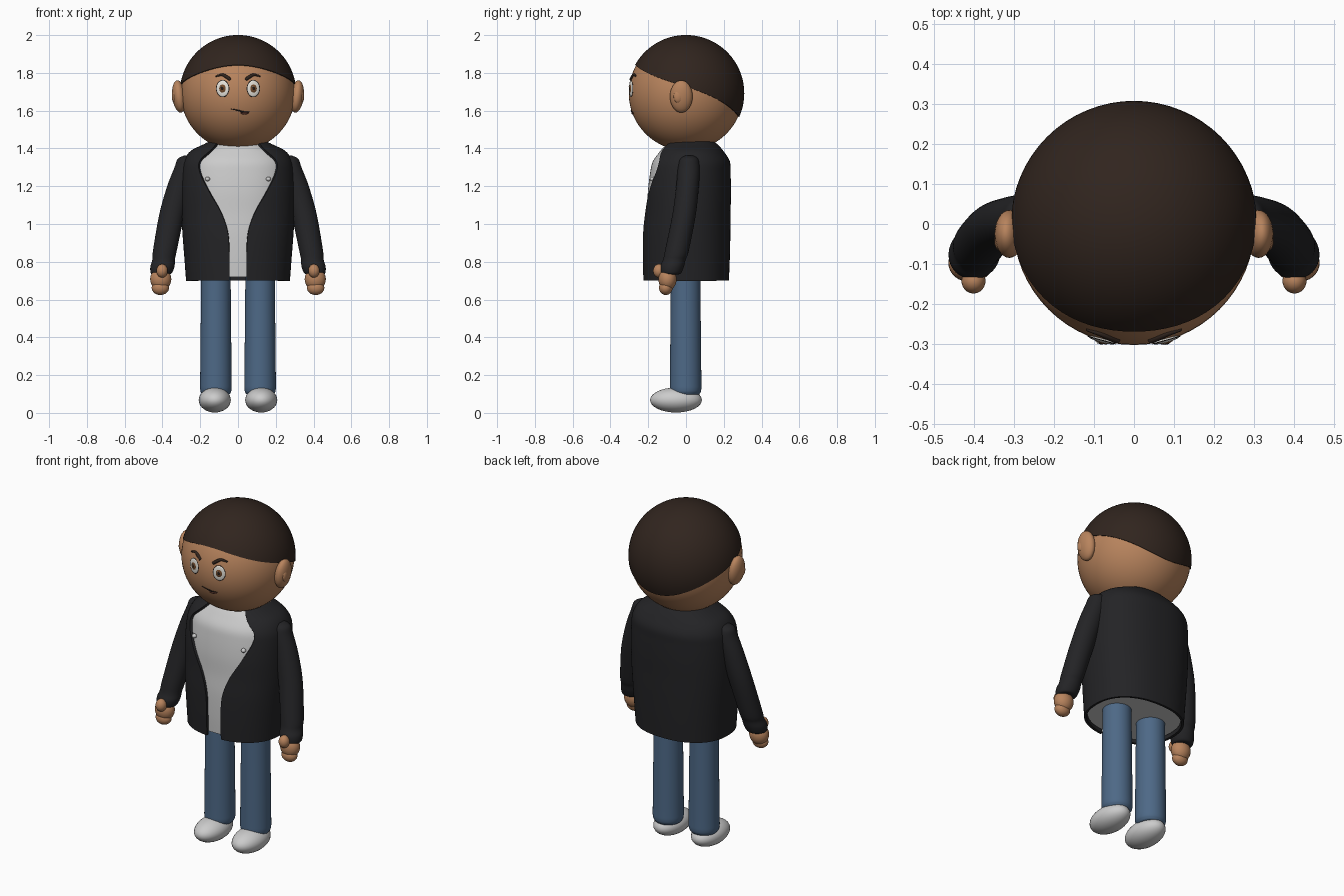
import bpy, bmesh
from math import sin, cos, pi, asin, atan2, sqrt, radians, copysign

if "Cube" in bpy.data.objects:
    bpy.data.objects.remove(bpy.data.objects["Cube"])

HEAD_Z, HEAD_R = 1.692, 0.303


def material(name, r, g, b):
    m = bpy.data.materials.new(name)
    m.diffuse_color = (r, g, b, 1)
    m.use_nodes = True
    m.node_tree.nodes["Principled BSDF"].inputs["Base Color"].default_value = m.diffuse_color
    return m


SKIN = material("skin", 0.48, 0.23, 0.11)
HAIR = material("hair", 0.030, 0.018, 0.013)
CLOTH = material("black_cloth", 0.017, 0.017, 0.019)
DENIM = material("denim", 0.075, 0.14, 0.24)
IRIS = material("iris", 0.17, 0.07, 0.025)
DARK = material("dark", 0.015, 0.010, 0.008)
LIP = material("lip", 0.09, 0.03, 0.02)
WHITE = material("eye_white", 0.8, 0.78, 0.72)


def finish(ob, mat=None, thickness=0):
    bpy.context.view_layer.objects.active = ob
    if thickness:
        mod = ob.modifiers.new("thickness", 'SOLIDIFY')
        mod.thickness, mod.offset = thickness, 0
        bpy.ops.object.modifier_apply(modifier=mod.name)
    if mat:
        ob.data.materials.append(mat)
    ob.data.shade_smooth()
    ob.data.set_sharp_from_angle(angle=radians(45))
    return ob


def mesh_object(name, bm):
    bmesh.ops.recalc_face_normals(bm, faces=bm.faces[:])
    me = bpy.data.meshes.new(name)
    bm.to_mesh(me)
    bm.free()
    ob = bpy.data.objects.new(name, me)
    bpy.context.collection.objects.link(ob)
    return ob


def ellipsoid(name, loc, size, mat=None, rot=(0, 0, 0), seg=32):
    bm = bmesh.new()
    bmesh.ops.create_uvsphere(bm, u_segments=seg, v_segments=seg // 2, radius=1)
    bmesh.ops.scale(bm, vec=size, verts=bm.verts[:])
    ob = mesh_object(name, bm)
    ob.location, ob.rotation_euler = loc, rot
    return finish(ob, mat)


def smooth_rows(rows, steps=5):
    """Catmull-Rom interpolation between section rows."""
    out = []
    for i in range(len(rows) - 1):
        a, b, c, d = (rows[max(0, min(len(rows) - 1, i + k))] for k in (-1, 0, 1, 2))
        for j in range(steps):
            t = j / steps
            out.append([0.5 * (2 * q + (r - p) * t + (2 * p - 5 * q + 4 * r - s) * t * t
                               + (3 * q - p - 3 * r + s) * t ** 3)
                        for p, q, r, s in zip(a, b, c, d)])
    return out + [list(rows[-1])]


def loft(name, rows, mat=None, power=2.0, seg=48, is_open=False, thickness=0):
    """Rows are z, cx, cy, rx, ry, half width of the front opening."""
    bm = bmesh.new()
    rings = []
    for z, cx, cy, rx, ry, w in smooth_rows(rows):
        t0 = asin(min(0.99, max(0, w) / rx) ** (power / 2)) if is_open else 0
        ring = []
        for k in range(seg + 1 if is_open else seg):
            t = t0 + (2 * pi - 2 * t0) * k / seg
            s, c = sin(t), cos(t)
            ring.append(bm.verts.new((cx + rx * copysign(abs(s) ** (2 / power), s),
                                      cy - ry * copysign(abs(c) ** (2 / power), c), z)))
        rings.append(ring)
    n = len(rings[0])
    for a, b in zip(rings, rings[1:]):
        for k in range(n - 1 if is_open else n):
            bm.faces.new((a[k], a[(k + 1) % n], b[(k + 1) % n], b[k]))
    if not is_open:
        bm.faces.new(rings[0])
        bm.faces.new(rings[-1])
    return finish(mesh_object(name, bm), mat, thickness)


def face_y(x, z):
    return -sqrt(HEAD_R ** 2 - x * x - (z - HEAD_Z) ** 2)


def face_disc(name, x, z, rx, rz, depth, mat):
    y = face_y(x, z)
    return ellipsoid(name, (x, y, z), (rx, depth, rz), mat, (0, 0, atan2(x, -y)), 24)


def face_stroke(name, pts, depth, mat):
    """Tapered stroke lying on the face; points are x, z, relative width."""
    cu = bpy.data.curves.new(name, 'CURVE')
    cu.dimensions, cu.bevel_depth, cu.bevel_resolution = '3D', depth, 3
    cu.use_fill_caps = True
    sp = cu.splines.new('POLY')
    fine = smooth_rows(pts)
    sp.points.add(len(fine) - 1)
    for p, (x, z, r) in zip(sp.points, fine):
        p.co, p.radius = (x, face_y(x, z), z, 1), r
    cu.materials.append(mat)
    bpy.context.collection.objects.link(bpy.data.objects.new(name, cu))


# Head and cap of hair with a sloping hairline
ellipsoid("head", (0, 0, HEAD_Z), (HEAD_R,) * 3, SKIN, seg=64)
bm = bmesh.new()
N, M, R = 64, 24, 0.306
pole = bm.verts.new((0, 0, HEAD_Z + R))
prev = None
for j in range(1, M + 1):
    ring = []
    for i in range(N):
        az = 2 * pi * i / N
        el = 4.5 + 24.5 * cos(az) - 2 * cos(2 * az) + 2 * cos(3 * az)
        phi = radians(90 - el) * j / M
        ring.append(bm.verts.new((R * sin(phi) * sin(az), -R * sin(phi) * cos(az),
                                  HEAD_Z + R * cos(phi))))
    for i in range(N):
        k = (i + 1) % N
        bm.faces.new((prev[i], prev[k], ring[k], ring[i]) if prev else (pole, ring[k], ring[i]))
    prev = ring
finish(mesh_object("hair", bm), HAIR, 0.005)

# Mouth
face_stroke("mouth", [(-0.036, 1.609, 0.4), (0, 1.601, 0.9), (0.03, 1.593, 1.1), (0.062, 1.594, 0.5)], 0.004, DARK)
face_disc("lower_lip", 0.034, 1.588, 0.022, 0.008, 0.006, LIP)

# Jacket and shirt share the torso sections
torso = [(0.70, 0, 0, 0.268, 0.220, 0.045), (0.82, 0, 0.001, 0.277, 0.224, 0.045),
         (0.95, 0, 0.003, 0.287, 0.225, 0.052), (1.06, 0, 0.007, 0.293, 0.222, 0.088),
         (1.17, 0, 0.010, 0.294, 0.221, 0.150), (1.27, 0, 0.015, 0.290, 0.214, 0.198),
         (1.33, 0, 0.020, 0.280, 0.205, 0.200), (1.38, 0, 0.022, 0.248, 0.172, 0.150),
         (1.415, 0, 0.022, 0.180, 0.142, 0.115), (1.435, 0, 0.022, 0.140, 0.115, 0.100)]
loft("jacket", torso, CLOTH, 2.3, 80, True, 0.014)
loft("shirt", [(max(z, 0.72), cx, cy, rx - 0.011, ry - 0.009, 0)
               for z, cx, cy, rx, ry, w in torso], None, 2.3, 80)

for s, side in ((-1, "left"), (1, "right")):
    # Ear
    ellipsoid(side + "_ear", (s * 0.312, -0.025, 1.675), (0.036, 0.06, 0.086), SKIN, (0, s * 0.12, 0))
    ellipsoid(side + "_inner_ear", (s * 0.338, -0.042, 1.675), (0.012, 0.024, 0.034), SKIN, seg=16)
    # Eye, built up in layers on the face, and brow
    for part, rx, rz, depth, mat in (("rim", 0.037, 0.046, 0.003, DARK), ("white", 0.034, 0.043, 0.006, WHITE),
                                     ("iris", 0.022, 0.026, 0.009, IRIS), ("pupil", 0.011, 0.014, 0.011, DARK)):
        face_disc(f"{side}_eye_{part}", s * 0.081, 1.717, rx, rz, depth, mat)
    face_disc(side + "_eye_glint", s * 0.081 - 0.007, 1.726, 0.005, 0.005, 0.012, WHITE)
    face_stroke(side + "_brow", [(s * 0.118, 1.782, 0.5), (s * 0.085, 1.79, 0.9),
                                 (s * 0.062, 1.780, 1.1), (s * 0.040, 1.764, 1.0)], 0.008, HAIR)
    # Jacket stud
    ellipsoid(side + "_stud", (s * 0.161, -0.178, 1.238), (0.013, 0.014, 0.012), None, (0, 0, s * 0.5), 16)
    # Sleeve with cuff
    arm = [(0.733, 0.407, -0.082, 0.040, 0.040), (0.740, 0.406, -0.081, 0.056, 0.055),
           (0.775, 0.400, -0.074, 0.064, 0.063), (0.810, 0.394, -0.062, 0.060, 0.060),
           (0.860, 0.387, -0.048, 0.063, 0.063), (1.050, 0.350, -0.010, 0.067, 0.062),
           (1.200, 0.308, 0.008, 0.067, 0.060), (1.300, 0.276, 0.015, 0.060, 0.058),
           (1.345, 0.269, 0.017, 0.050, 0.047), (1.362, 0.264, 0.018, 0.022, 0.022)]
    loft(side + "_sleeve", [(z, s * x, y, rx, ry, 0) for z, x, y, rx, ry in arm], CLOTH, seg=32)
    # Hand
    ellipsoid(side + "_palm", (s * 0.409, -0.098, 0.708), (0.056, 0.048, 0.060), SKIN)
    ellipsoid(side + "_fingers", (s * 0.411, -0.107, 0.662), (0.046, 0.036, 0.038), SKIN)
    ellipsoid(side + "_thumb", (s * 0.402, -0.143, 0.752), (0.030, 0.031, 0.036), SKIN)
    # Trouser leg
    leg = [(0.095, 0.068), (0.102, 0.075), (0.125, 0.083), (0.20, 0.083), (0.60, 0.079), (0.80, 0.078)]
    loft(side + "_leg", [(z, s * 0.117, -0.002, r, r, 0) for z, r in leg], DENIM, seg=40)
    # Shoe
    ellipsoid(side + "_shoe", (s * 0.123, -0.053, 0.068), (0.085, 0.137, 0.066))
